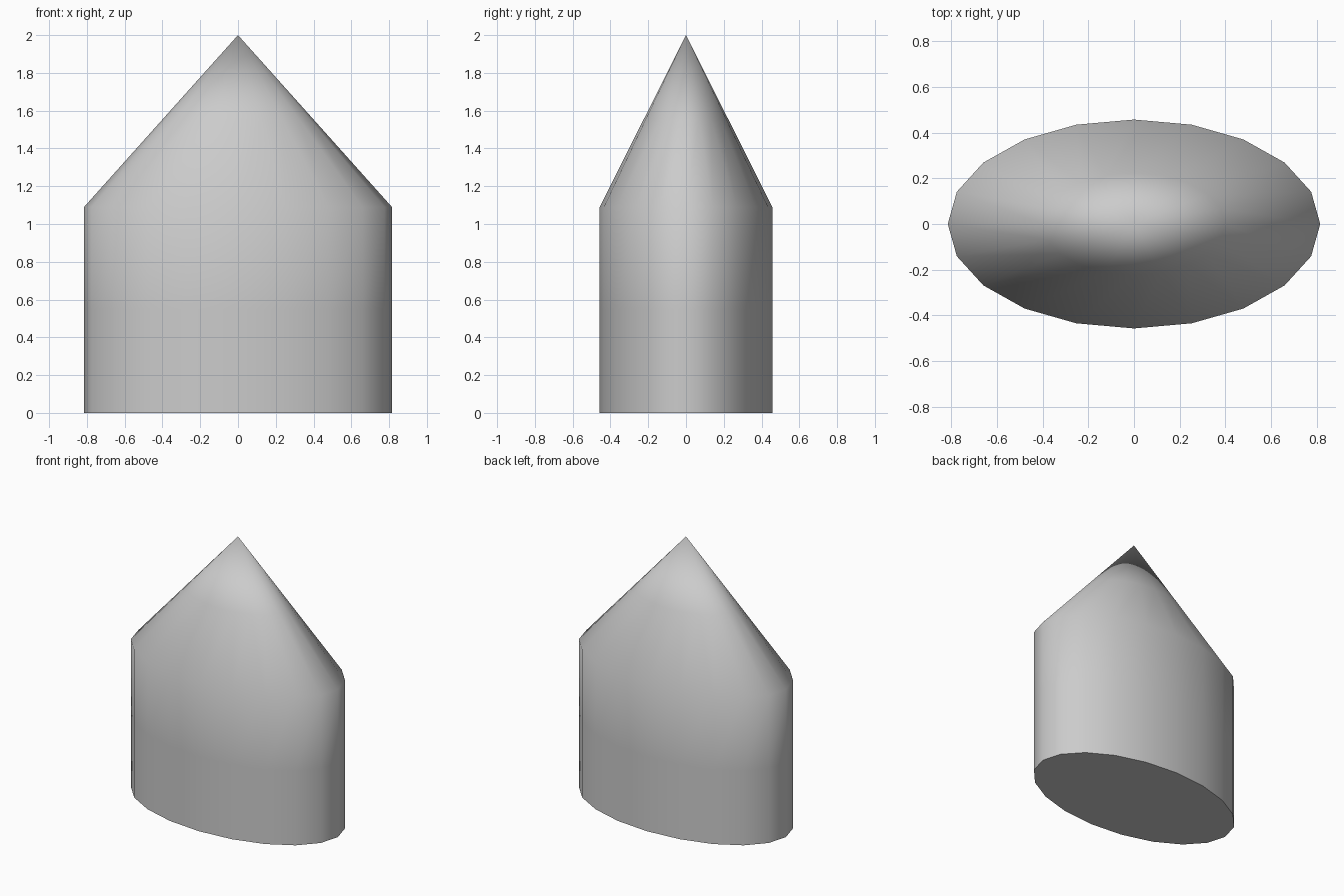
import bpy, bmesh, math

if "Cube" in bpy.data.objects:
    bpy.data.objects.remove(bpy.data.objects["Cube"])

SIDES, RX, RY = 20, 0.815, 0.457
# (height, scale of the oval section)
PROFILE = [(0.0, 1.0), (0.55, 1.0), (1.09, 1.0), (1.555, 0.489)]
APEX = 2.0

bm = bmesh.new()


def oval_ring(z, s):
    return [bm.verts.new((RX * s * math.cos(2 * math.pi * i / SIDES),
                          RY * s * math.sin(2 * math.pi * i / SIDES), z))
            for i in range(SIDES)]


# Oval wall and tapered shoulder
rings = [oval_ring(z, s) for z, s in PROFILE]
for low, high in zip(rings, rings[1:]):
    for i in range(SIDES):
        j = (i + 1) % SIDES
        bm.faces.new((low[i], low[j], high[j], high[i]))

# Pointed tip and flat base
tip = bm.verts.new((0, 0, APEX))
top = rings[-1]
for i in range(SIDES):
    bm.faces.new((top[i], top[(i + 1) % SIDES], tip))
bm.faces.new(rings[0][::-1])

mesh = bpy.data.meshes.new("pointed_oval_body")
bm.to_mesh(mesh)
bm.free()
body = bpy.data.objects.new("pointed_oval_body", mesh)
bpy.context.collection.objects.link(body)

# Smooth sides, crisp base edge
bpy.context.view_layer.objects.active = body
body.select_set(True)
bpy.ops.object.shade_smooth_by_angle(angle=math.radians(50))
